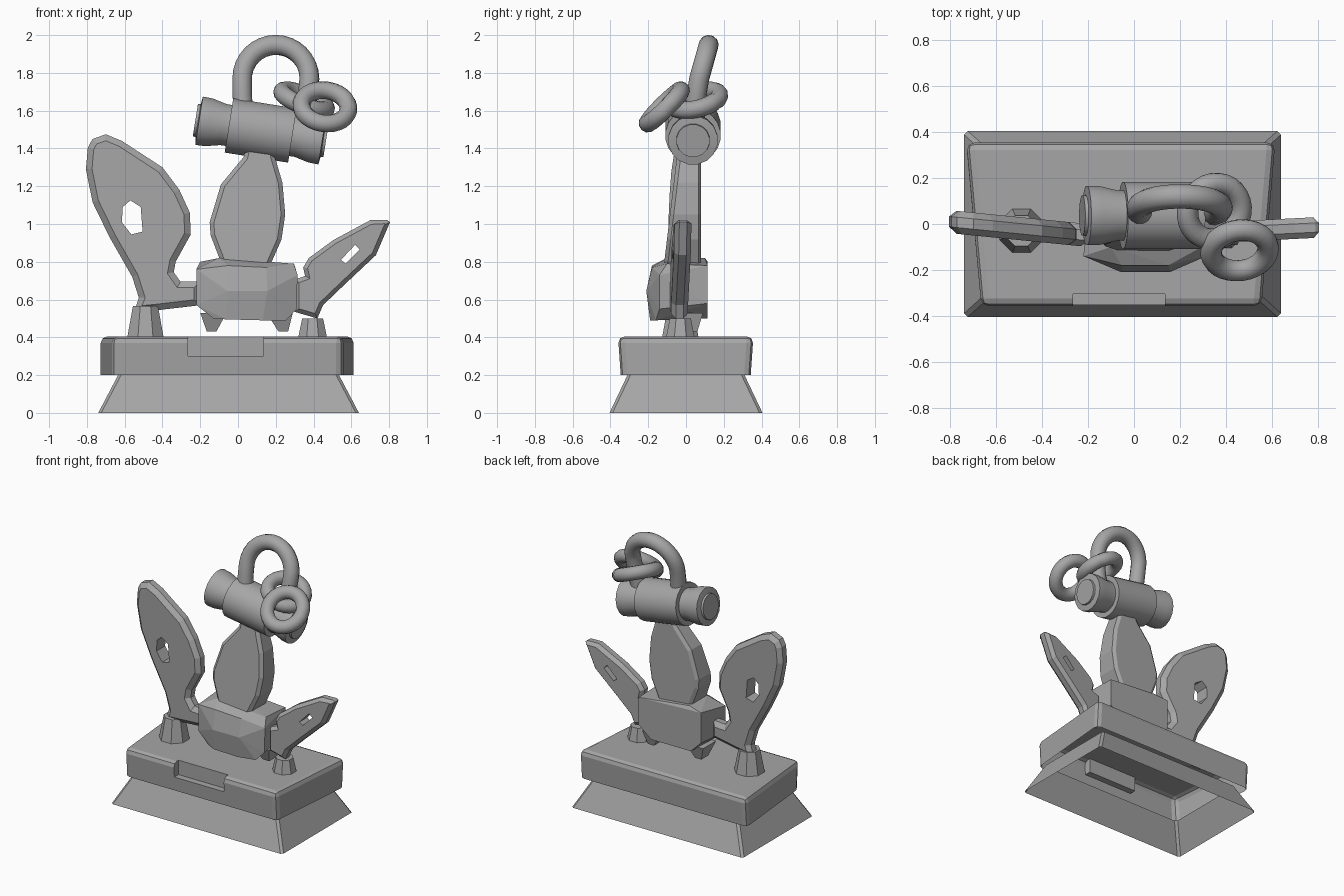
import bpy, bmesh
from math import cos, sin, pi, radians
from mathutils import Vector, Matrix

if "Cube" in bpy.data.objects:
    bpy.data.objects.remove(bpy.data.objects["Cube"], do_unlink=True)

grey = bpy.data.materials.new("plain grey")
grey.use_nodes = True
grey.diffuse_color = (0.38, 0.38, 0.38, 1)
grey.node_tree.nodes["Principled BSDF"].inputs["Base Color"].default_value = grey.diffuse_color


def finish(name, bm, smooth=None, recalc=True):
    if recalc:
        bmesh.ops.recalc_face_normals(bm, faces=bm.faces[:])
    mesh = bpy.data.meshes.new(name)
    bm.to_mesh(mesh)
    bm.free()
    mesh.materials.append(grey)
    ob = bpy.data.objects.new(name, mesh)
    bpy.context.collection.objects.link(ob)
    if smooth:
        bpy.ops.object.select_all(action='DESELECT')
        ob.select_set(True)
        bpy.context.view_layer.objects.active = ob
        bpy.ops.object.shade_smooth_by_angle(angle=radians(smooth))
    return ob


def bridge(bm, a, b):
    n = len(a)
    for i in range(n):
        j = (i + 1) % n
        bm.faces.new((a[i], a[j], b[j], b[i]))


def inset(points, d):
    """Move each corner of a counter-clockwise outline inwards."""
    out = []
    for i, p in enumerate(points):
        e1 = (p - points[i - 1]).normalized()
        e2 = (points[(i + 1) % len(points)] - p).normalized()
        n = Vector((-e1.y - e2.y, e1.x + e2.x)).normalized()
        out.append(p + n * d / max(0.6, n.dot(Vector((-e1.y, e1.x)))))
    return out


def plate(name, outline, hole, depth, rim):
    """Chamfered plate in the xz plane; depth(x, z, s) gives y for s in -1..1."""
    pts = [Vector(p) for p in outline]
    if sum(pts[i - 1].cross(p) for i, p in enumerate(pts)) < 0:
        pts.reverse()
    small = inset(pts, rim)
    bm = bmesh.new()

    def loop(ps, s):
        return [bm.verts.new((p[0], depth(p[0], p[1], s), p[1])) for p in ps]

    rings = [loop(small, -1), loop(pts, -0.45), loop(pts, 0.45), loop(small, 1)]
    for a, b in zip(rings, rings[1:]):
        bridge(bm, a, b)
    walls = [loop(hole, -1), loop(hole, 1)] if hole else []
    if hole:
        bridge(bm, *walls)
    for k in (0, -1):
        edges = []
        for ring in [rings[k]] + ([walls[k]] if hole else []):
            for i in range(len(ring)):
                edges.append(bm.edges.get((ring[i - 1], ring[i])))
        bmesh.ops.triangle_fill(bm, edges=edges, use_beauty=True)
    return finish(name, bm)


def lathe(name, profile, sides, place, smooth=None):
    """Turned solid from (radius, height) pairs about local z."""
    bm = bmesh.new()
    rings = [[bm.verts.new((r * cos(2 * pi * (i + .5) / sides), r * sin(2 * pi * (i + .5) / sides), h))
              for i in range(sides)] for r, h in profile]
    for a, b in zip(rings, rings[1:]):
        bridge(bm, a, b)
    bm.faces.new(rings[0])
    bm.faces.new(rings[-1])
    bm.transform(place)
    return finish(name, bm, smooth)


def hull(name, points):
    bm = bmesh.new()
    for p in points:
        bm.verts.new(p)
    bmesh.ops.convex_hull(bm, input=bm.verts[:])
    bmesh.ops.dissolve_limit(bm, angle_limit=0.03, verts=bm.verts[:], edges=bm.edges[:])
    return finish(name, bm)


def tube(name, path, radius, closed, sides=12):
    """Round bar swept along a list of points."""
    path = [Vector(p) for p in path]
    n = len(path)
    bm = bmesh.new()
    rings, side = [], None
    for i, p in enumerate(path):
        a, b = (path[i - 1], path[(i + 1) % n]) if closed else (path[max(i - 1, 0)], path[min(i + 1, n - 1)])
        t = (b - a).normalized()
        side = t.orthogonal() if side is None else side
        side = (side - t * side.dot(t)).normalized()
        up = t.cross(side)
        rings.append([bm.verts.new(p + radius * (side * cos(2 * pi * k / sides) + up * sin(2 * pi * k / sides)))
                      for k in range(sides)])
    for a, b in zip(rings, rings[1:]):
        bridge(bm, a, b)
    if closed:
        bridge(bm, rings[-1], rings[0])
    else:
        bm.faces.new(rings[0])
        bm.faces.new(rings[-1])
    return finish(name, bm, 50)


# Open sloping skirt with narrow chamfered corners
bm = bmesh.new()
loops = []
for x0, x1, y, z in ((-0.74, 0.64, 0.405, 0), (-0.635, 0.535, 0.31, 0.2)):
    c = 0.016
    corners = [(x0 + c, -y), (x1 - c, -y), (x1, c - y), (x1, y - c),
               (x1 - c, y), (x0 + c, y), (x0, y - c), (x0, c - y)]
    loops.append([bm.verts.new((a, b, z)) for a, b in corners])
bridge(bm, *loops)
finish("base_skirt", bm, recalc=False)

# Base block, narrower at the front, with rounded upper edges
bm = bmesh.new()
low, high = [[bm.verts.new((x, y * k, z)) for x, y in
              ((-0.665, -0.36), (0.555, -0.36), (0.615, 0.357), (-0.73, 0.357))]
             for z, k in ((0.2, 0.96), (0.405, 1))]
bridge(bm, low, high)
bm.faces.new(low)
bm.faces.new(high)
edges = [e for e in bm.edges if max(v.co.z for v in e.verts) > 0.3]
bmesh.ops.bevel(bm, geom=edges, offset=0.035, segments=2, profile=0.5, affect='EDGES')
block = finish("base_block", bm)

# Notch in the front edge, then an open underside
bm = bmesh.new()
bmesh.ops.create_cube(bm, size=1, matrix=Matrix.Translation((-0.065, -0.405, 0.4))
                      @ Matrix.Diagonal((0.4, 0.2, 0.2, 1)))
cutter = finish("notch_cutter", bm)
cutter.hide_render = True
mod = block.modifiers.new("notch", 'BOOLEAN')
mod.operation, mod.object, mod.solver = 'DIFFERENCE', cutter, 'EXACT'
bpy.context.view_layer.update()
done = bpy.data.meshes.new_from_object(block.evaluated_get(bpy.context.evaluated_depsgraph_get()))
block.modifiers.clear()
block.data = done
bpy.data.objects.remove(cutter, do_unlink=True)
bm = bmesh.new()
bm.from_mesh(done)
bmesh.ops.delete(bm, geom=[f for f in bm.faces if f.calc_center_median().z < 0.21], context='FACES')
bm.to_mesh(done)
bm.free()

# Wings on tapered stands
plate("right_wing",
      [(-.795, 1.405), (-.77, 1.45), (-.70, 1.475), (-.615, 1.44), (-.40, 1.30), (-.31, 1.18),
       (-.255, 1.06), (-.25, .945), (-.33, .80), (-.34, .745), (-.305, .695), (-.2, .695),
       (-.2, .57), (-.415, .545), (-.55, .535), (-.525, .61), (-.56, .72), (-.68, .93),
       (-.77, 1.115), (-.805, 1.29)],
      [(-.61, 1.09), (-.57, 1.125), (-.515, 1.09), (-.505, .96), (-.565, .945), (-.615, 1.01)],
      lambda x, z, s: -0.02 - 0.1 * (x + 0.5) + 0.05 * s, 0.032)
plate("left_wing",
      [(.805, 1.01), (.79, 1.02), (.70, 1.02), (.505, .915), (.375, .82), (.345, .77), (.355, .725),
       (.3, .705), (.3, .535), (.42, .50), (.45, .57), (.565, .68), (.73, .835)],
      [(.545, .81), (.62, .89), (.645, .865), (.57, .79)],
      lambda x, z, s: -0.035 + 0.05 * (x - 0.4) + 0.045 * s, 0.022)
for name, x, r0, r1, h in (("right_stand", -.49, .104, .072, .165), ("left_stand", .395, .082, .06, .1)):
    lathe(name, [(r0, 0), (r1, h)], 8, Matrix.Translation((x, -0.03, 0.4)))

# Faceted body and its two feet
hull("body", [(-.2, .115, .80), (.3, .115, .78), (.3, .115, .58), (.2, .115, .50), (-.12, .115, .50),
              (-.2, .115, .58), (-.22, -.14, .76), (-.22, -.14, .57), (.315, -.14, .73),
              (.31, -.14, .55), (-.13, -.16, .50), (.255, -.16, .49), (-.055, -.21, .645),
              (.155, -.21, .645), (-.055, -.18, .78), (.15, -.18, .77), (-.06, -.19, .495),
              (.13, -.19, .49), (-.1, -.1, .82), (.295, -.1, .79), (-.1, .1, .82)])
for name, x0, x1, tip in (("right_foot", -.2, -.06, -.14), ("left_foot", .15, .29, .24)):
    hull(name, [(x, y, .53) for x in (x0, x1) for y in (-.06, .09)]
         + [(tip + d, y, .43) for d in (-.025, .025) for y in (-.02, .06)])

# Upright blade, thinner towards the top
plate("centre_blade",
      [(.05, 1.45), (.18, 1.45), (.195, 1.355), (.235, 1.22), (.25, 1.05), (.23, .917), (.165, .77),
       (-.08, .77), (-.145, .94), (-.15, 1.01), (-.09, 1.21), (.03, 1.355)],
      None,
      lambda x, z, s: .08 if s > 0.9 else (.065 if s > 0 else -.115 + .12 * (z - .8) + (.02 if s > -.9 else 0)),
      0.022)

# Tilted drum with a flared cup and cap at each end
axis = Matrix.Translation((.12, .037, 1.495)) @ Matrix.Rotation(radians(99), 4, 'Y')
lathe("drum", [(.147, -.17), (.147, .17)], 20, axis, 40)
for name, s in (("right_cup", -1), ("left_cup", 1)):
    lathe(name, [(.112, s * .15), (.112, s * .2), (.13, s * .275), (.132, s * .33),
                 (.09, s * .335), (.088, s * .35)], 16, axis, 30)

# Shackle bar and two linked rings
arc = [(.2 + .178 * cos(a), .12 - .05 * (1 - sin(a)), 1.77 + .178 * sin(a))
       for a in (pi - pi * i / 16 for i in range(17))]
tube("shackle", [(.035, .045, 1.55), (.022, .055, 1.68)] + arc + [(.37, .055, 1.68), (.345, .045, 1.53)],
     0.053, False)
for name, centre, normal in (("inner_ring", (.35, .055, 1.655), (.4, -.25, 1)),
                             ("outer_ring", (.46, -.115, 1.62), (.1, -.7, .7))):
    turn = Vector(normal).to_track_quat('Z', 'Y')
    tube(name, [Vector(centre) + turn @ Vector((.125 * cos(a), .125 * sin(a), 0))
                for a in (2 * pi * i / 28 for i in range(28))], 0.047, True)
